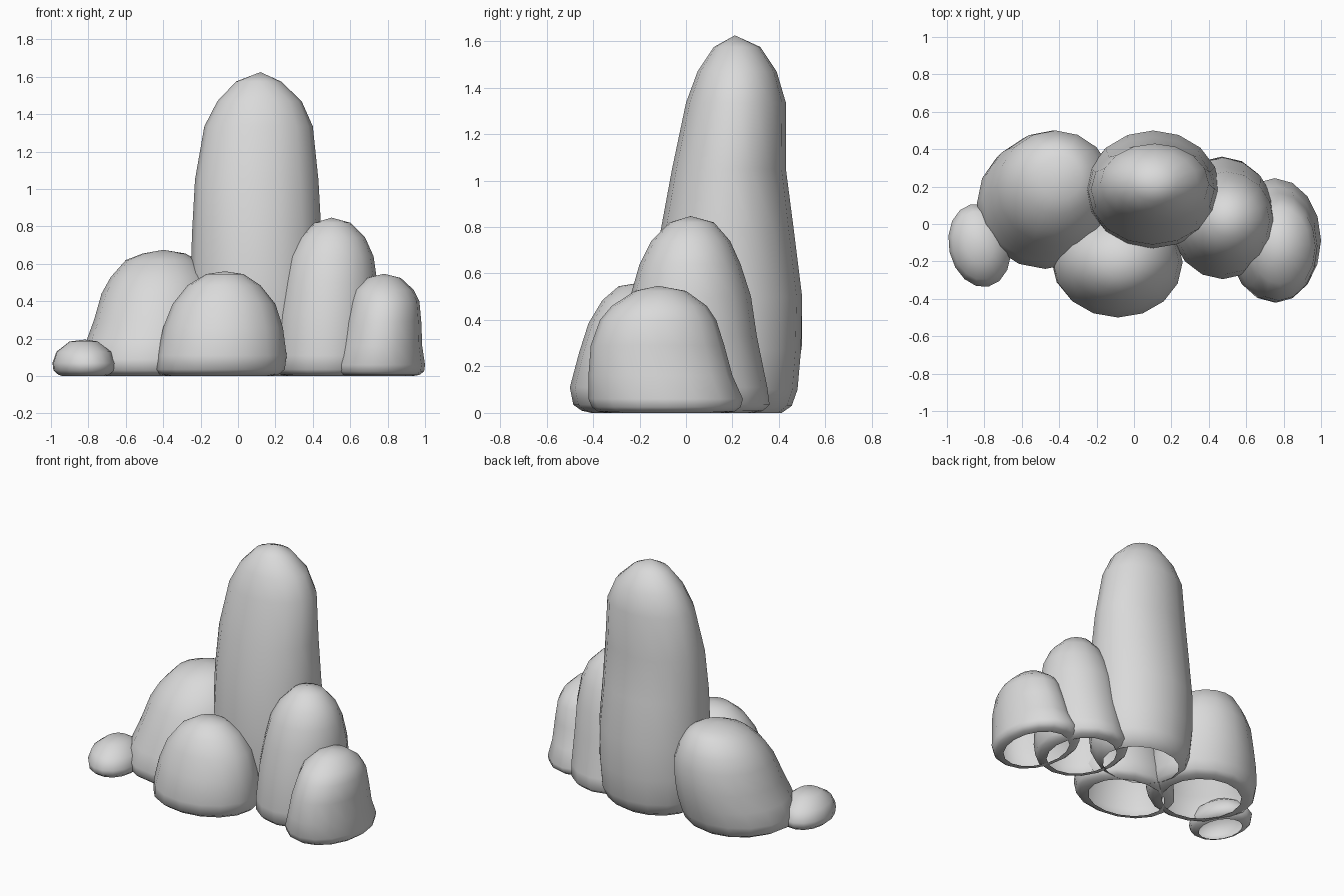
import bpy, bmesh, math

SIDES = 16

stone = bpy.data.materials.new("pale_grey_stone")
stone.diffuse_color = (0.7, 0.7, 0.7, 1)


def rock(name, apex, rings, twist=0.0):
    """Loft open-bottomed boulder. Rings: (z, x_min, x_max, y_min, y_max), top to bottom."""
    bm = bmesh.new()
    # short inward lip around the open underside
    z, x0, x1, y0, y1 = rings[-1]
    mx, my = (x1 - x0) * 0.08, (y1 - y0) * 0.08
    rings = rings + [(0.0, x0 + mx, x1 - mx, y0 + my, y1 - my)]
    loops = []
    for z, x0, x1, y0, y1 in rings:
        loop = []
        for i in range(SIDES):
            a = 2 * math.pi * i / SIDES
            px, py = (x1 - x0) / 2 * math.cos(a), (y1 - y0) / 2 * math.sin(a)
            c, s = math.cos(twist), math.sin(twist)
            loop.append(bm.verts.new(((x0 + x1) / 2 + c * px - s * py,
                                      (y0 + y1) / 2 + s * px + c * py, z)))
        loops.append(loop)
    top = bm.verts.new(apex)
    for i in range(SIDES):
        j = (i + 1) % SIDES
        bm.faces.new((top, loops[0][i], loops[0][j]))
        for a, b in zip(loops, loops[1:]):
            bm.faces.new((a[i], b[i], b[j], a[j]))
    for f in bm.faces:
        f.smooth = True
    me = bpy.data.meshes.new(name)
    bm.to_mesh(me)
    bm.free()
    me.materials.append(stone)
    ob = bpy.data.objects.new(name, me)
    bpy.context.collection.objects.link(ob)


# tall central pillar, leaning back at its foot
rock("tall_rock", (0.12, 0.21, 1.625), [
    (1.575, -0.01, 0.23, 0.12, 0.32),
    (1.47, -0.11, 0.34, 0.05, 0.39),
    (1.335, -0.18, 0.40, 0.0, 0.43),
    (1.05, -0.23, 0.43, -0.06, 0.43),
    (0.78, -0.245, 0.445, -0.11, 0.465),
    (0.50, -0.255, 0.46, -0.13, 0.50),
    (0.27, -0.26, 0.46, -0.13, 0.495),
    (0.10, -0.24, 0.445, -0.11, 0.48),
    (0.03, -0.21, 0.41, -0.08, 0.455)])

# broad rock on the left, leaning towards the back
rock("left_rock", (-0.40, 0.24, 0.675), [
    (0.655, -0.51, -0.28, 0.13, 0.36),
    (0.62, -0.60, -0.22, 0.05, 0.43),
    (0.53, -0.68, -0.15, -0.05, 0.475),
    (0.44, -0.73, -0.11, -0.11, 0.50),
    (0.30, -0.77, -0.10, -0.17, 0.50),
    (0.19, -0.81, -0.10, -0.21, 0.485),
    (0.09, -0.84, -0.11, -0.24, 0.46),
    (0.03, -0.83, -0.13, -0.23, 0.44),
    (0.008, -0.79, -0.17, -0.20, 0.41)])

# dome at the front
rock("front_rock", (-0.07, -0.20, 0.56), [
    (0.545, -0.17, 0.03, -0.29, -0.11),
    (0.485, -0.27, 0.12, -0.36, -0.03),
    (0.385, -0.35, 0.20, -0.42, 0.03),
    (0.26, -0.40, 0.24, -0.46, 0.06),
    (0.11, -0.43, 0.26, -0.50, 0.09),
    (0.035, -0.44, 0.25, -0.485, 0.08),
    (0.01, -0.42, 0.22, -0.45, 0.06)])

# medium pointed rock on the right
rock("right_inner_rock", (0.50, 0.02, 0.847), [
    (0.82, 0.41, 0.60, -0.07, 0.12),
    (0.74, 0.33, 0.68, -0.15, 0.19),
    (0.64, 0.275, 0.725, -0.20, 0.235),
    (0.50, 0.24, 0.745, -0.24, 0.28),
    (0.33, 0.21, 0.755, -0.27, 0.305),
    (0.11, 0.19, 0.76, -0.295, 0.35),
    (0.035, 0.19, 0.75, -0.29, 0.36),
    (0.008, 0.22, 0.72, -0.26, 0.33)])

# low rock at the far right
rock("right_outer_rock", (0.78, -0.12, 0.547), [
    (0.525, 0.69, 0.87, -0.22, 0.0),
    (0.46, 0.62, 0.94, -0.32, 0.09),
    (0.40, 0.60, 0.97, -0.37, 0.13),
    (0.29, 0.57, 0.98, -0.41, 0.165),
    (0.16, 0.54, 0.985, -0.42, 0.20),
    (0.06, 0.505, 1.0, -0.42, 0.245),
    (0.025, 0.505, 0.995, -0.405, 0.235),
    (0.006, 0.53, 0.97, -0.38, 0.21)])

# small pebble at the far left, turned slightly
rock("pebble", (-0.82, -0.11, 0.195), [
    (0.185, -0.90, -0.75, -0.21, -0.02),
    (0.13, -0.97, -0.68, -0.30, 0.07),
    (0.07, -0.99, -0.66, -0.34, 0.11),
    (0.03, -0.985, -0.665, -0.33, 0.10),
    (0.008, -0.96, -0.69, -0.30, 0.07)], twist=math.radians(12))
